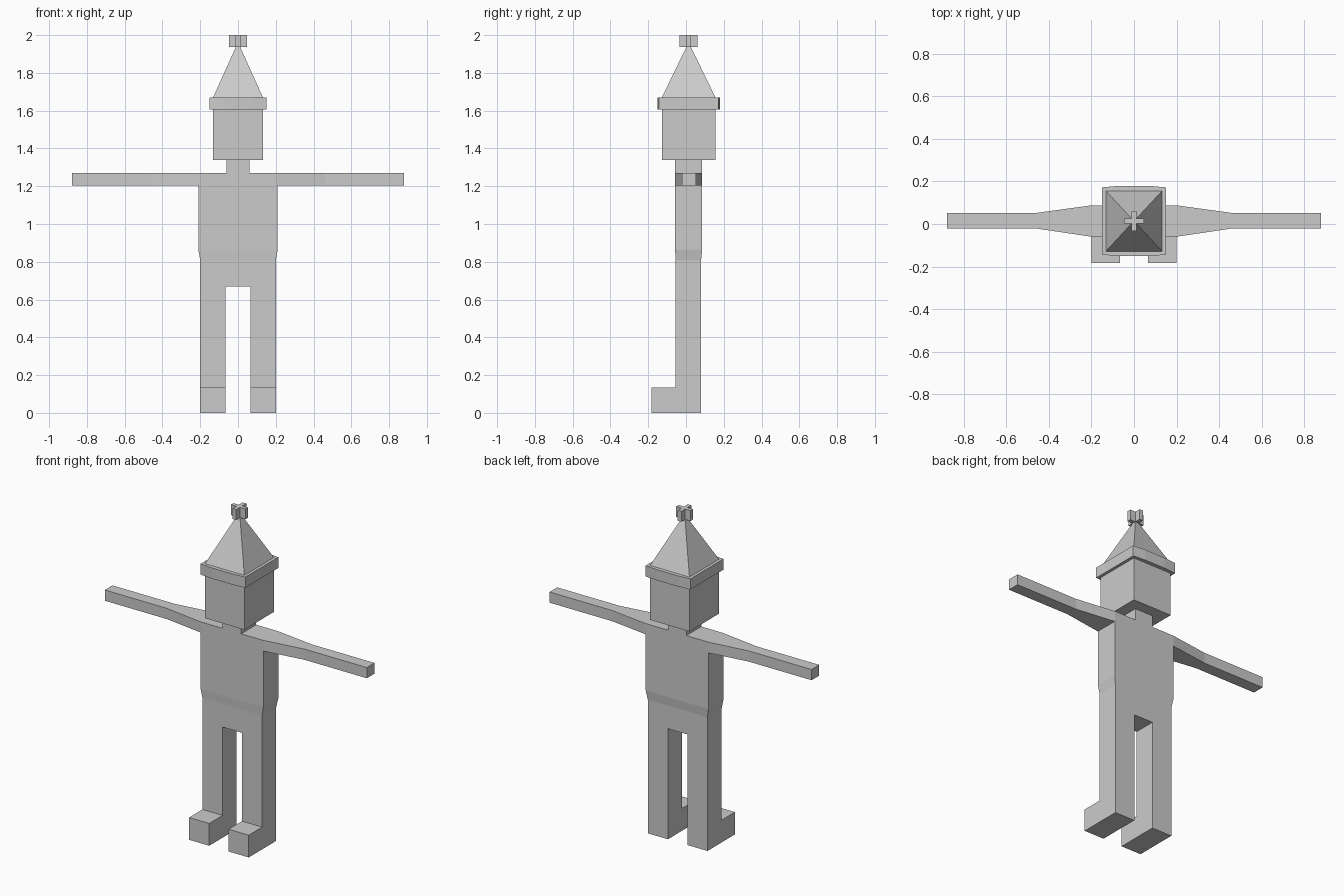
import bpy
import bmesh
from mathutils import Matrix

old = bpy.data.objects.get("Cube")
if old:
    bpy.data.objects.remove(old, do_unlink=True)

GREY = (0.6, 0.6, 0.6, 1.0)
grey = bpy.data.materials.new("plain grey")
grey.use_nodes = True
grey.diffuse_color = GREY
grey.node_tree.nodes["Principled BSDF"].inputs["Base Color"].default_value = GREY


def loft(name, rings):
    """Join matching rings of points with side faces and cap both ends."""
    bm = bmesh.new()
    loops = [[bm.verts.new(p) for p in ring] for ring in rings]
    n = len(loops[0])
    for low, high in zip(loops, loops[1:]):
        for i in range(n):
            j = (i + 1) % n
            bm.faces.new((low[i], low[j], high[j], high[i]))
    bm.faces.new(loops[0][::-1])
    bm.faces.new(loops[-1])
    bmesh.ops.recalc_face_normals(bm, faces=bm.faces[:])
    mesh = bpy.data.meshes.new(name)
    bm.to_mesh(mesh)
    bm.free()
    mesh.materials.append(grey)
    obj = bpy.data.objects.new(name, mesh)
    bpy.context.collection.objects.link(obj)
    return obj


def level(z, half_x, y0, y1):
    """Horizontal rectangle centred on x."""
    return [(-half_x, y0, z), (half_x, y0, z), (half_x, y1, z), (-half_x, y1, z)]


def prism(name, outline, z0, z1):
    return loft(name, [[(x, y, z) for x, y in outline] for z in (z0, z1)])


def mirrored(name, rings):
    """Build the same part on both sides."""
    for side, sign in (("left", 1), ("right", -1)):
        loft(side + "_" + name, [[(sign * x, y, z) for x, y, z in r] for r in rings])


# Torso, narrowing to the hips
loft("torso", [level(0.67, 0.2, -0.055, 0.08), level(0.81, 0.2, -0.055, 0.08),
               level(0.865, 0.21, -0.058, 0.086), level(1.27, 0.21, -0.058, 0.086)])

# Arms, tapering to the forearm
mirrored("arm", [[(x, y0, 1.205), (x, y1, 1.205), (x, y1, 1.27), (x, y0, 1.27)]
                 for x, y0, y1 in ((0.21, -0.058, 0.086), (0.225, -0.056, 0.084),
                                   (0.46, -0.021, 0.052), (0.878, -0.021, 0.052))])

# Legs with feet, an L profile drawn across x
leg_profile = [(0.08, 0), (0.08, 0.67), (-0.055, 0.67), (-0.055, 0.135),
               (-0.183, 0.135), (-0.183, 0)]
mirrored("leg", [[(x, y, z) for y, z in leg_profile] for x in (0.065, 0.2)])

# Neck and head
loft("neck", [level(1.27, 0.062, -0.058, 0.086), level(1.34, 0.062, -0.058, 0.086)])
loft("head", [level(1.34, 0.132, -0.128, 0.156), level(1.61, 0.132, -0.128, 0.156)])

# Hat brim, slightly bowed at the front and back
MID = 0.014
front = [(-0.15, -0.158), (-0.07, -0.165), (0.07, -0.165), (0.15, -0.158)]
brim = front + [(-x, -y) for x, y in front]
prism("hat_brim", [(x, y + MID) for x, y in brim], 1.605, 1.67)

# Pyramid hat
loft("hat", [level(1.67, 0.132, MID - 0.142, MID + 0.142),
             level(1.945, 0.008, MID - 0.008, MID + 0.008)])

# Cross-shaped finial, one quarter turned four times
a, b = 0.012, 0.048
outline = []
for quarter in range(4):
    turn = Matrix(((0, -1), (1, 0))) if quarter else Matrix.Identity(2)
    step = Matrix.Identity(2)
    for _ in range(quarter):
        step = turn @ step
    for x, y in ((a, -a), (b, -a), (b, a)):
        px = step[0][0] * x + step[0][1] * y
        py = step[1][0] * x + step[1][1] * y
        outline.append((px, py + MID))
prism("hat_finial", outline, 1.937, 2.0)
